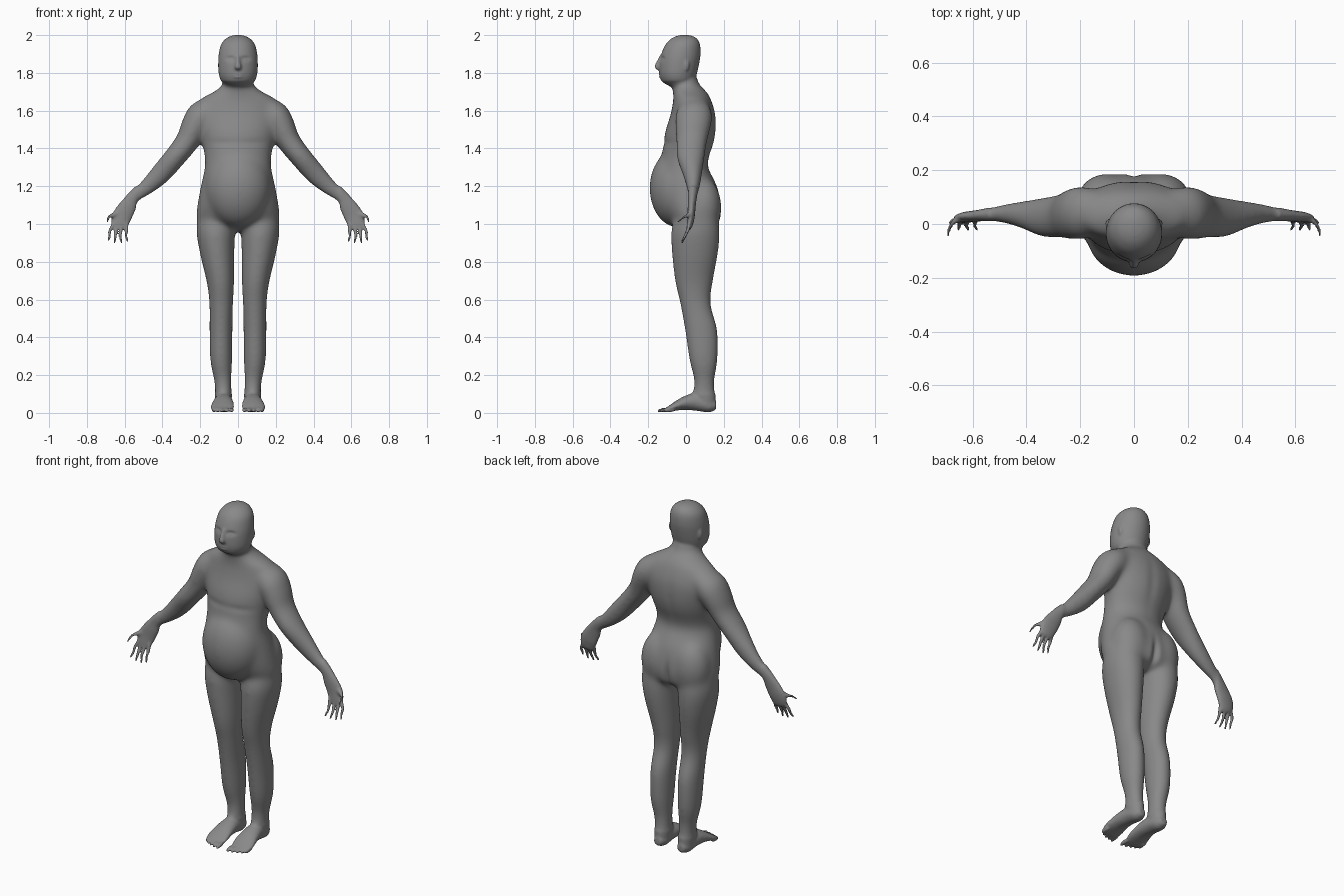
import bpy, bmesh, math
from mathutils import Vector

bm = bmesh.new()


def spline(rows, steps=6):
    """Smooth interpolation through rows of equal length."""
    out = []
    n = len(rows)
    for i in range(n - 1):
        p = [rows[max(i - 1, 0)], rows[i], rows[i + 1], rows[min(i + 2, n - 1)]]
        for s in range(steps):
            t = s / steps
            out.append([0.5 * (2 * b + (c - a) * t + (2 * a - 5 * b + 4 * c - d) * t * t
                               + (3 * b - a - 3 * c + d) * t ** 3) for a, b, c, d in zip(*p)])
    out.append(list(rows[-1]))
    return out


def tube(rows, axis=(0, 1, 0), sides=(1,), seg=32):
    """Closed loft of ellipses: rows are x, y, z, radius across, radius along axis."""
    v = Vector(axis)
    rows = spline(rows)
    pts = [Vector(r[:3]) for r in rows]
    for side in sides:
        rings = []
        for i, r in enumerate(rows):
            t = pts[min(i + 1, len(pts) - 1)] - pts[max(i - 1, 0)]
            u = t.cross(v).normalized()
            ring = []
            for k in range(seg):
                a = 2 * math.pi * k / seg
                p = pts[i] + u * max(r[3], .002) * math.cos(a) + v * max(r[4], .002) * math.sin(a)
                ring.append(bm.verts.new((p.x * side, p.y, p.z)))
            rings.append(ring)
        faces = [bm.faces.new(rings[0]), bm.faces.new(rings[-1][::-1])]
        for a, b in zip(rings, rings[1:]):
            for k in range(seg):
                j = (k + 1) % seg
                faces.append(bm.faces.new((a[k], b[k], b[j], a[j])))
        bmesh.ops.recalc_face_normals(bm, faces=faces)


def upright(rows, **kw):
    """Loft from rows of z, centre x, half width, front y, back y."""
    tube([(x, (f + b) / 2, z, w, (b - f) / 2) for z, x, w, f, b in rows], **kw)


def ball(c, r, sides=(1,)):
    for s in sides:
        vs = bmesh.ops.create_uvsphere(bm, u_segments=32, v_segments=20, radius=1)['verts']
        for p in vs:
            p.co = Vector((c[0] * s + p.co.x * r[0], c[1] + p.co.y * r[1], c[2] + p.co.z * r[2]))


BOTH = (1, -1)

# torso with neck
upright([(1.80, 0, .075, -.07, .048), (1.74, 0, .083, -.07, .072), (1.70, 0, .13, -.07, .11),
         (1.66, 0, .20, -.067, .133), (1.58, 0, .225, -.082, .158), (1.49, 0, .208, -.11, .16),
         (1.42, 0, .19, -.12, .147), (1.36, 0, .178, -.13, .125), (1.30, 0, .177, -.145, .118),
         (1.20, 0, .198, -.15, .165), (1.10, 0, .216, -.135, .187), (1.03, 0, .222, -.10, .185),
         (.99, 0, .19, -.06, .165), (.965, 0, .12, -.02, .11)])
# belly and buttocks
ball((0, -.042, 1.19), (.176, .152, .21))
ball((.10, .088, 1.09), (.112, .10, .16), BOTH)
# head, nose, ears
upright([(1.732, 0, .05, -.105, -.01), (1.75, 0, .084, -.126, .04), (1.79, 0, .101, -.141, .056),
         (1.85, 0, .105, -.141, .07), (1.90, 0, .102, -.131, .077), (1.95, 0, .09, -.109, .074),
         (1.98, 0, .066, -.08, .059), (1.995, 0, .038, -.05, .034), (2.001, 0, .01, -.02, .01)])
tube([(0, -.130, 1.895, .008, .008), (0, -.144, 1.86, .011, .012),
      (0, -.151, 1.83, .017, .016), (0, -.14, 1.815, .012, .01)])
ball((.097, .002, 1.84), (.009, .016, .03), BOTH)
# lips
ball((0, -.134, 1.785), (.03, .011, .012))
# legs
upright([(1.10, .11, .09, -.03, .15), (.98, .118, .103, -.077, .178), (.86, .111, .093, -.077, .173),
         (.70, .093, .074, -.06, .145), (.58, .089, .064, -.033, .132), (.44, .09, .062, -.008, .168),
         (.28, .089, .059, .016, .169), (.17, .08, .047, .041, .152), (.09, .077, .045, .036, .156),
         (.025, .077, .038, .06, .156)], sides=BOTH)
# feet and toes
tube([(.075, .160, .04, .022, .022), (.076, .12, .042, .04, .039), (.077, .05, .058, .047, .046),
      (.079, -.01, .052, .055, .036), (.082, -.06, .035, .062, .024), (.082, -.095, .02, .058, .014),
      (.080, -.11, .015, .047, .009)], axis=(0, 0, 1), sides=BOTH)
for x, tip in ((.033, -.152), (.060, -.146), (.085, -.138), (.108, -.126), (.128, -.112)):
    tube([(x, tip + .05, .018, .010, .012), (x, tip + .025, .015, .010, .011),
          (x, tip + .006, .011, .008, .009), (x, tip, .009, .004, .005)],
         axis=(0, 0, 1), sides=BOTH, seg=16)
# arms and palms
tube([(.13, .045, 1.625, .06, .078), (.19, .042, 1.575, .081, .098), (.228, .038, 1.52, .074, .096),
      (.267, .03, 1.44, .064, .084), (.337, .025, 1.35, .059, .075), (.41, .034, 1.265, .057, .053),
      (.48, .038, 1.198, .046, .037), (.55, .034, 1.143, .036, .024), (.585, .03, 1.09, .046, .021),
      (.614, .027, 1.04, .052, .019), (.629, .02, .995, .045, .016), (.634, .015, .975, .03, .011)],
     sides=BOTH)
# fingers and thumb
for x, mid, tip, z in ((.59, .590, .583, .905), (.613, .620, .617, .895),
                       (.635, .648, .652, .895), (.652, .678, .688, .91)):
    tube([(x, .02, 1.01, .011, .012), (mid, .008, .965, .009, .010),
          (mid + .002, -.006, .935, .008, .009), (tip, -.022, z, .006, .006)], sides=BOTH, seg=14)
tube([(.625, .025, 1.06, .02, .014), (.665, .012, 1.045, .013, .012),
      (.685, -.012, 1.035, .009, .009), (.692, -.046, 1.008, .006, .006)], sides=BOTH, seg=14)

# fuse every part into one skin
mesh = bpy.data.meshes.new("body")
bm.to_mesh(mesh)
bm.free()
body = bpy.data.objects.new("body", mesh)
bpy.context.collection.objects.link(body)
bpy.context.view_layer.objects.active = body
body.select_set(True)
fuse = body.modifiers.new("fuse", 'REMESH')
fuse.mode = 'VOXEL'
fuse.voxel_size = .0062
bpy.ops.object.modifier_apply(modifier="fuse")

# soften: strongly on the trunk and limbs, lightly on face, hands and feet
bm = bmesh.new()
bm.from_mesh(body.data)
trunk = [v for v in bm.verts if abs(v.co.x) < .54 and .10 < v.co.z < 1.755]
ax = dict(use_axis_x=True, use_axis_y=True, use_axis_z=True)
for i in range(60):
    bmesh.ops.smooth_vert(bm, verts=trunk, factor=.5, **ax)
for i in range(3):
    bmesh.ops.smooth_vert(bm, verts=bm.verts[:], factor=.5, **ax)

# dents: eye sockets, mouth line, cleft, spine, chest fold (centre, size, shift in y)
dents = [((0, -.145, 1.785), (.024, .04, .004), .004),
         ((0, .18, 1.03), (.02, .06, .08), -.018), ((0, .15, 1.48), (.03, .05, .14), -.005),
         ((.09, -.11, 1.43), (.09, .05, .02), .004), ((-.09, -.11, 1.43), (.09, .05, .02), .004)]
for s in BOTH:
    dents += [((.04 * s, -.125, 1.875), (.022, .05, .012), .010),
              ((.04 * s, -.125, 1.872), (.012, .05, .006), -.005)]
for v in bm.verts:
    shift = 0
    for c, s, amount in dents:
        d = sum(((v.co[k] - c[k]) / s[k]) ** 2 for k in range(3))
        if d < 9:
            shift += amount * math.exp(-d)
    v.co.y += shift
    v.co.z = max(v.co.z, 0)
bm.to_mesh(body.data)
bm.free()
bpy.ops.object.shade_smooth()

# dark grey skin
skin = bpy.data.materials.new("dark_grey")
skin.diffuse_color = (.25, .25, .25, 1)
body.data.materials.clear()
body.data.materials.append(skin)
